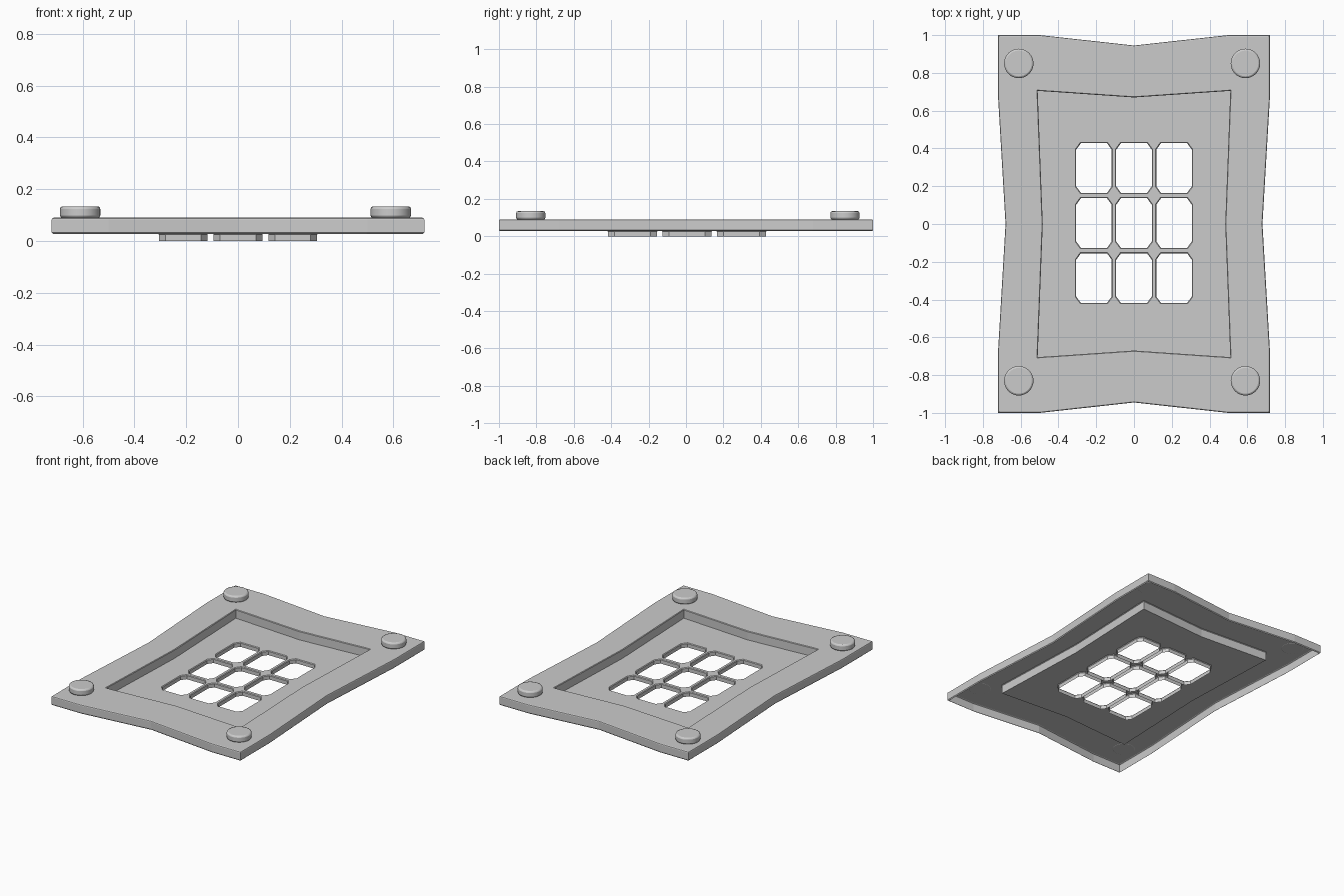
import bpy, bmesh

if "Cube" in bpy.data.objects:
    bpy.data.objects.remove(bpy.data.objects["Cube"])


def mirror_quarter(q):
    """Closed outline from the points of the +x +y quarter (right middle to top middle)."""
    half = q + [(-x, y) for x, y in q[-2::-1]]
    return half + [(x, -y) for x, y in half[-2:0:-1]]


def ring(bm, pts, z, grow=0.0, c=(0, 0)):
    """Vertex loop of an outline, pushed out from centre c by 'grow'."""
    hx = max(abs(x) for x, y in pts)
    hy = max(abs(y) for x, y in pts)
    return [bm.verts.new((c[0] + x * (1 + grow / hx), c[1] + y * (1 + grow / hy), z))
            for x, y in pts]


def wall(bm, rings):
    for a, b in zip(rings, rings[1:]):
        n = len(a)
        for i in range(n):
            j = (i + 1) % n
            bm.faces.new((a[i], a[j], b[j], b[i]))


def plate(bm, loops):
    """Flat sheet between an outer loop and any inner loops."""
    edges = []
    for lp in loops:
        for i, v in enumerate(lp):
            w = lp[(i + 1) % len(lp)]
            edges.append(bm.edges.get((v, w)) or bm.edges.new((v, w)))
    bmesh.ops.triangle_fill(bm, edges=edges, use_beauty=True, use_dissolve=False,
                            normal=(0, 0, 1))


def finish(bm, name):
    bmesh.ops.recalc_face_normals(bm, faces=bm.faces)
    if sum(f.normal.z * f.calc_area() for f in bm.faces) < 0:
        bmesh.ops.reverse_faces(bm, faces=bm.faces)
    me = bpy.data.meshes.new(name)
    bm.to_mesh(me)
    bm.free()
    ob = bpy.data.objects.new(name, me)
    bpy.context.collection.objects.link(ob)
    return ob


outer = mirror_quarter([(0.68, 0), (0.72, 0.68), (0.72, 1), (0.5, 1), (0, 0.945)])
inner = mirror_quarter([(0.483, 0), (0.51, 0.705), (0, 0.67)])

# Frame: thin shell with rounded rim, open underneath
bm = bmesh.new()
rim = [ring(bm, outer, z, g) for z, g in
       ((0.027, -0.006), (0.033, 0), (0.082, 0), (0.087, -0.002), (0.09, -0.007))]
wall(bm, rim)
lip = [ring(bm, inner, 0.09, 0.004), ring(bm, inner, 0.086)]
wall(bm, lip)
plate(bm, [rim[-1], lip[0]])
finish(bm, "frame")

# Recessed pan: sunken floor with a three by three grid of lipped openings
bm = bmesh.new()
sides = [ring(bm, inner, 0.086), ring(bm, inner, 0.03)]
wall(bm, sides)
hole = mirror_quarter([(0.094, 0), (0.094, 0.097), (0.069, 0.1315), (0, 0.1315)])
openings = []
for i in (-1, 0, 1):
    for j in (-1, 0, 1):
        c = (i * 0.212, 0.005 + j * 0.2915)
        rs = [ring(bm, hole, z, g, c) for z, g in ((0.03, 0.004), (0.025, 0), (0, 0))]
        wall(bm, rs)
        openings.append(rs[0])
plate(bm, [sides[-1]] + openings)
finish(bm, "recessed_pan")

# Corner pegs: short discs with bevelled edges
for x in (-0.61, 0.59):
    for y in (0.85, -0.83):
        bpy.ops.mesh.primitive_cylinder_add(vertices=32, radius=0.078, depth=0.045,
                                            location=(x, y, 0.1115))
        peg = bpy.context.object
        peg.name = "corner_peg"
        bev = peg.modifiers.new("bevel", 'BEVEL')
        bev.width = 0.01
        bev.segments = 2
        bpy.ops.object.shade_smooth_by_angle()
